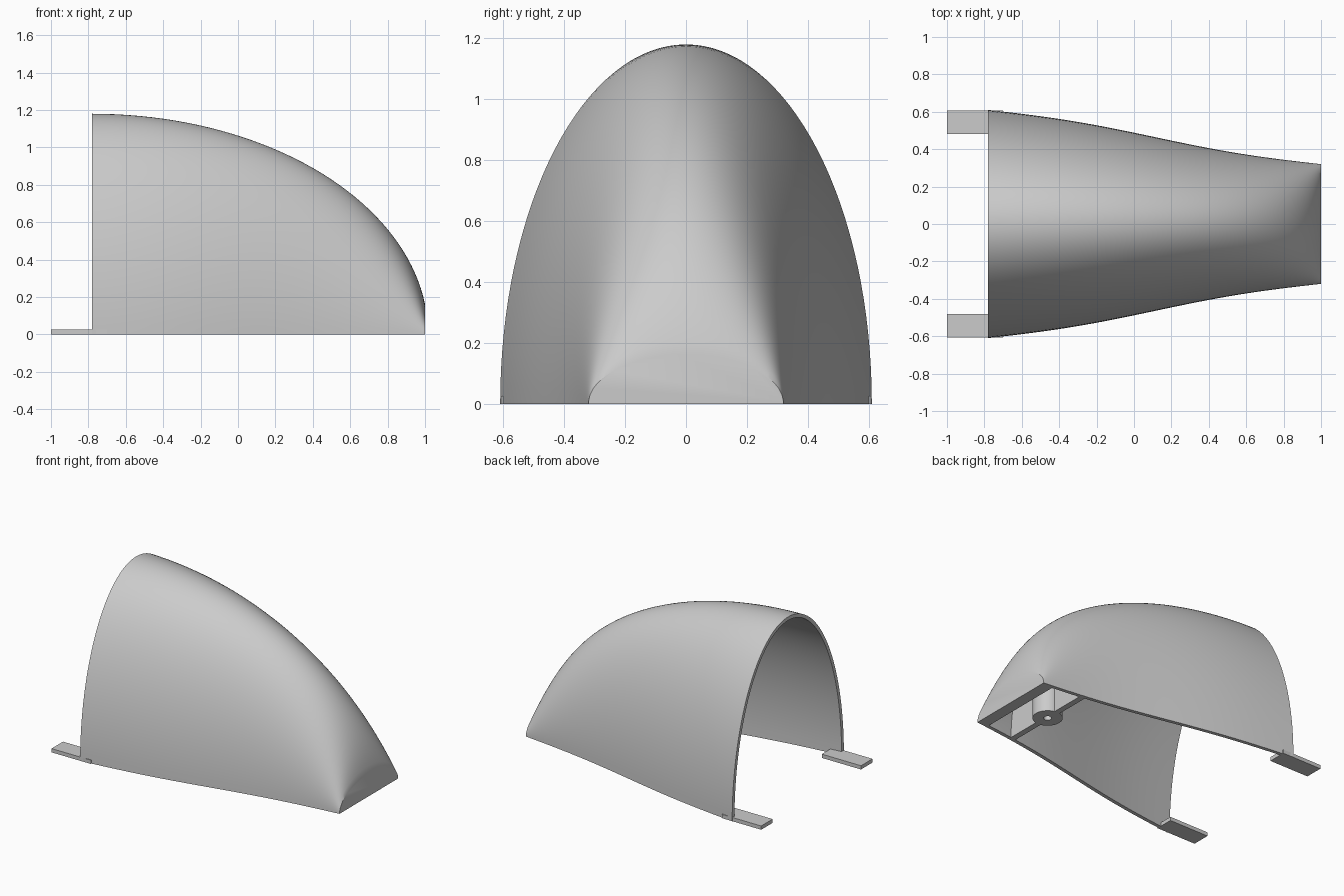
import bpy, bmesh
from math import sin, cos, pi, asin, sqrt

if "Cube" in bpy.data.objects:
    bpy.data.objects.remove(bpy.data.objects["Cube"])

BACK, NOSE, LENGTH, HEIGHT = -0.78, 1.0, 1.797, 1.18
WALL, NOSE_WALL = 0.025, 0.08
RINGS, SEGS = 40, 64

grey = bpy.data.materials.new("plain_grey")
grey.use_nodes = True
grey.diffuse_color = (0.6, 0.6, 0.6, 1)
grey.node_tree.nodes["Principled BSDF"].inputs["Base Color"].default_value = (0.6, 0.6, 0.6, 1)


def finish(name, bm):
    bmesh.ops.recalc_face_normals(bm, faces=bm.faces)
    mesh = bpy.data.meshes.new(name)
    bm.to_mesh(mesh)
    bm.free()
    obj = bpy.data.objects.new(name, mesh)
    bpy.context.collection.objects.link(obj)
    mesh.materials.append(grey)
    bpy.ops.object.select_all(action="DESELECT")
    obj.select_set(True)
    bpy.context.view_layer.objects.active = obj
    bpy.ops.object.shade_smooth_by_angle(angle=pi / 6)
    return obj


def half_width(x):
    t = (x - BACK) / (NOSE - BACK)
    return 0.61 - 0.29 * t + 0.014 * sin(2 * pi * t)


def height(x):
    return HEIGHT * sqrt(max(0, 1 - ((x - BACK) / LENGTH) ** 2))


def arch(x, w, h):
    return [(x, w * cos(pi * j / SEGS), h * sin(pi * j / SEGS)) for j in range(SEGS + 1)]


# Hollow shell: half-ellipse arches, outside and inside, open at back and bottom
bm = bmesh.new()
outer, inner = [], []
for i in range(RINGS + 1):
    x = BACK + LENGTH * sin(asin((NOSE - BACK) / LENGTH) * i / RINGS)
    outer.append([bm.verts.new(p) for p in arch(x, half_width(x), height(x))])
    xi = BACK + (x - BACK) * (NOSE - NOSE_WALL - BACK) / (NOSE - BACK)
    inner.append([bm.verts.new(p) for p in
                  arch(xi, half_width(xi) - WALL, height(xi + 0.02) - WALL)])
for skin in (outer, inner):
    for a, b in zip(skin, skin[1:]):
        for j in range(SEGS):
            bm.faces.new((a[j], a[j + 1], b[j + 1], b[j]))
    bm.faces.new(skin[-1])
for j in range(SEGS):
    bm.faces.new((outer[0][j], outer[0][j + 1], inner[0][j + 1], inner[0][j]))
for i in range(RINGS):
    for e in (0, -1):
        bm.faces.new((outer[i][e], outer[i + 1][e], inner[i + 1][e], inner[i][e]))
bm.faces.new((outer[-1][0], outer[-1][-1], inner[-1][-1], inner[-1][0]))
finish("shell", bm)

# Cross wall inside the nose, notched around the screw hole
bm = bmesh.new()
points = arch(0.68, half_width(0.72) - 0.012, height(0.72) - 0.012)
points += [(0.68, y, z) for y, z in ((-0.04, 0), (-0.04, 0.3), (0.04, 0.3), (0.04, 0))]
face = bm.faces.new([bm.verts.new(p) for p in points])
side = bmesh.ops.extrude_face_region(bm, geom=[face])["geom"]
bmesh.ops.translate(bm, vec=(0.04, 0, 0),
                    verts=[v for v in side if isinstance(v, bmesh.types.BMVert)])
finish("cross_wall", bm)

# Screw boss: turned profile with a blind hole
bm = bmesh.new()
profile = [(0.025, 0.3), (0.025, 0), (0.094, 0), (0.094, 0.53)]
turns = [[bm.verts.new((0.7 + r * cos(2 * pi * k / 32), r * sin(2 * pi * k / 32), z))
          for r, z in profile] for k in range(32)]
for k, a in enumerate(turns):
    b = turns[(k + 1) % 32]
    for j in range(len(profile) - 1):
        bm.faces.new((a[j], a[j + 1], b[j + 1], b[j]))
bm.faces.new([t[0] for t in turns])
bm.faces.new([t[-1] for t in turns])
finish("screw_boss", bm)

# Flat tabs reaching out behind the shell
for name, s in (("back_tab", 1), ("front_tab", -1)):
    bm = bmesh.new()
    bmesh.ops.create_cube(bm, size=1)
    bmesh.ops.scale(bm, vec=(0.3, 0.125, 0.026), verts=bm.verts)
    bmesh.ops.translate(bm, vec=(-0.85, s * 0.545, 0.013), verts=bm.verts)
    finish(name, bm)
